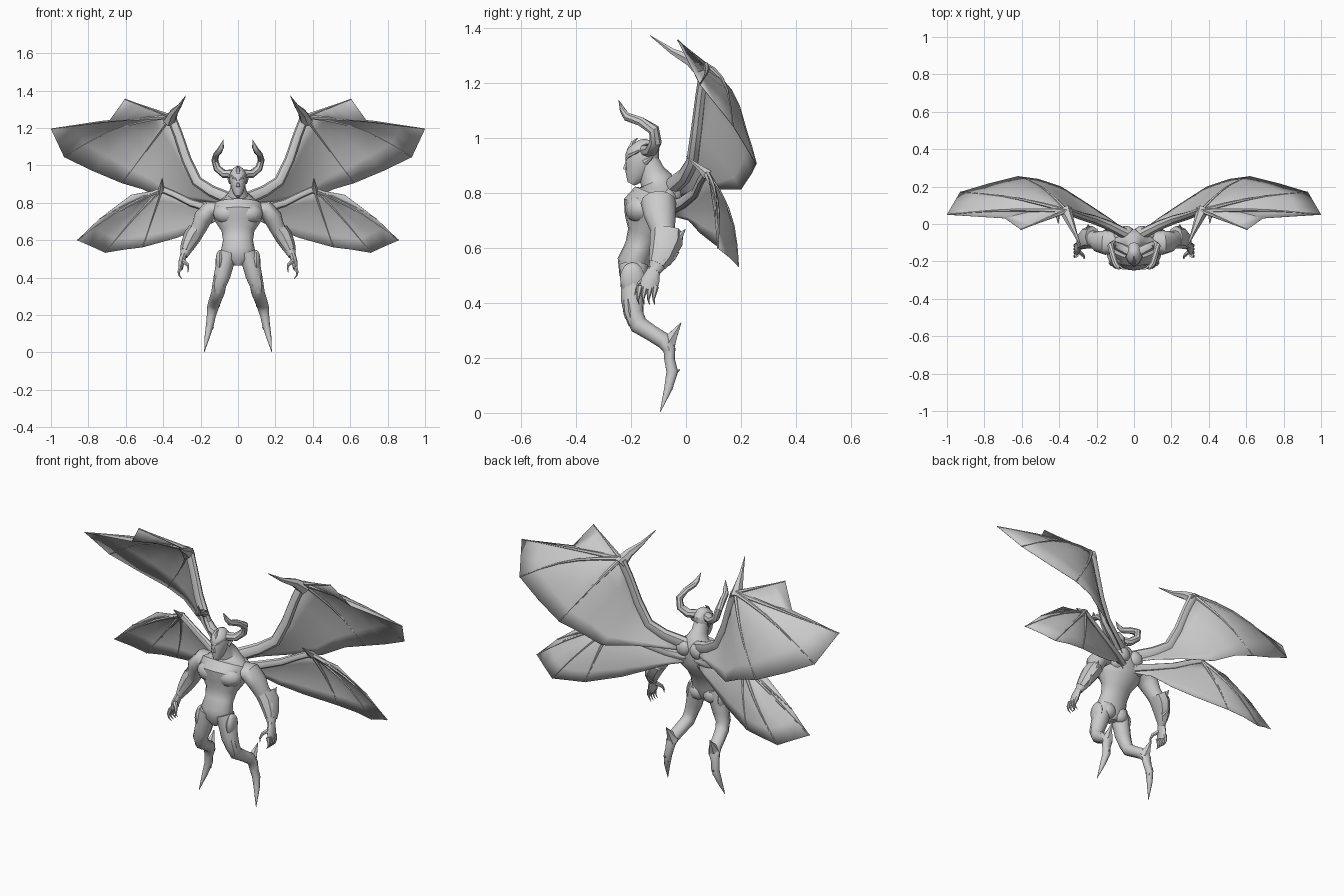
import bpy, bmesh, math
from mathutils import Vector, Matrix

grey = bpy.data.materials.new("stone_grey")
grey.diffuse_color = (0.6, 0.6, 0.6, 1)
X, Y = Vector((1, 0, 0)), Vector((0, 1, 0))


def finish(name, bm, mirror):
    bmesh.ops.recalc_face_normals(bm, faces=bm.faces)
    me = bpy.data.meshes.new(name)
    bm.to_mesh(me)
    bm.free()
    me.materials.append(grey)
    ob = bpy.data.objects.new(name, me)
    bpy.context.collection.objects.link(ob)
    if mirror:
        m = ob.modifiers.new("mirror", 'MIRROR')
        m.use_mirror_merge = False
    return ob


def limb(name, pts, ref=X, n=10, mirror=True):
    """Loft ellipses along a path; each point is x, y, z, radius along ref, other radius."""
    bm = bmesh.new()
    P = [Vector(p[:3]) for p in pts]
    rings = []
    for i, p in enumerate(pts):
        t = (P[min(i + 1, len(P) - 1)] - P[max(i - 1, 0)]).normalized()
        u = (ref - t * ref.dot(t)).normalized()
        v = t.cross(u)
        rings.append([bm.verts.new(P[i] + u * p[3] * math.cos(a) + v * p[4] * math.sin(a))
                      for a in (2 * math.pi * k / n for k in range(n))])
    for a, b in zip(rings, rings[1:]):
        for k in range(n):
            bm.faces.new((a[k], a[(k + 1) % n], b[(k + 1) % n], b[k]))
    bm.faces.new(rings[0])
    bm.faces.new(rings[-1])
    return finish(name, bm, mirror)


def spike(name, path, r, ref=X, n=6, mirror=True, tip=.0015):
    """Round tapering spike along a path."""
    k = len(path) - 1
    return limb(name, [(*p, max(r * (1 - i / k), tip), max(r * (1 - i / k), tip))
                       for i, p in enumerate(path)], ref, n, mirror)


def blob(name, c, r, mirror=True):
    bm = bmesh.new()
    bmesh.ops.create_uvsphere(bm, u_segments=12, v_segments=8, radius=1,
                              matrix=Matrix.Translation(c) @ Matrix.Diagonal((*r, 1)))
    return finish(name, bm, mirror)


def wing(name, rows, steps=5):
    """Membrane lofted from hub to trailing edge; rows are hub, edge, (back, up) arch, bone radius."""
    bm = bmesh.new()
    grid = []
    for j, (h, e, (back, up), bone) in enumerate(rows):
        h, e = Vector(h), Vector(e)
        path = [h.lerp(e, i / steps) + Vector((0, back, up)) * math.sin(math.pi * i / steps)
                for i in range(steps + 1)]
        grid.append([bm.verts.new(p) for p in path])
        if bone:
            spike(f"{name}_finger_{j}", path, bone, Y, 6, tip=.003)
    for a, b in zip(grid, grid[1:]):
        for i in range(steps):
            bm.faces.new((a[i], a[i + 1], b[i + 1], b[i]))
    bmesh.ops.remove_doubles(bm, verts=bm.verts, dist=1e-5)
    ob = finish(name + "_membrane", bm, True)
    s = ob.modifiers.new("thickness", 'SOLIDIFY')
    s.thickness, s.offset = .002, 0


# Torso and neck
limb("torso", [(0, y, z, a, b) for y, z, a, b in [
    (-.19, .465, .02, .03), (-.19, .50, .07, .052), (-.19, .55, .09, .06),
    (-.168, .60, .08, .056), (-.15, .65, .088, .064), (-.134, .70, .122, .09),
    (-.13, .75, .138, .1), (-.108, .79, .132, .084), (-.1, .82, .092, .072),
    (-.108, .845, .055, .06), (-.125, .875, .042, .048), (-.14, .92, .038, .04)]],
    n=16, mirror=False)
blob("chest_muscle", (.058, -.162, .742), (.075, .06, .056))
blob("shoulder_blade", (.06, -.065, .765), (.06, .035, .055))
blob("wing_root", (.045, -.04, .80), (.045, .03, .045))
blob("buttock", (.042, -.165, .505), (.045, .036, .045))

# Head and face
limb("head", [(0, y, z, a, b) for y, z, a, b in [
    (-.2, .833, .012, .014), (-.187, .858, .028, .036), (-.172, .89, .038, .052),
    (-.16, .925, .046, .062), (-.155, .96, .043, .058), (-.158, .985, .026, .034),
    (-.16, .995, .008, .01)]], n=12, mirror=False)
spike("nose", [(0, -.221, .885), (0, -.216, .91), (0, -.206, .945)], .011, mirror=False)
limb("brow", [(.004, -.216, .922, .007, .007), (.025, -.205, .935, .008, .008),
              (.045, -.172, .952, .004, .005)], Y, 6)
spike("ear", [(.04, -.15, .91), (.05, -.13, .925), (.06, -.11, .95)], .012, Y)
spike("forehead_crest", [(0, -.203, .955), (0, -.193, .985), (0, -.175, 1.0)], .014, mirror=False)

# Curled horns
limb("horn", [(.03, -.145, .955, .026, .024), (.075, -.125, .955, .025, .022),
              (.112, -.11, .985, .022, .02), (.124, -.117, 1.03, .021, .018),
              (.115, -.165, 1.06, .018, .016), (.1, -.215, 1.077, .016, .016),
              (.088, -.23, 1.10, .011, .013), (.078, -.245, 1.138, .001, .001)], Y, 8)

# Arms with flared bracers
limb("arm", [(.09, -.10, .768, .055, .038), (.15, -.10, .763, .065, .05),
             (.187, -.095, .72, .058, .05), (.207, -.085, .67, .046, .042),
             (.23, -.078, .635, .046, .042), (.255, -.08, .60, .05, .042),
             (.275, -.095, .555, .04, .033), (.29, -.115, .515, .022, .02)], Y, 12)
limb("bracer", [(.222, -.07, .655, .06, .046), (.245, -.072, .62, .06, .048),
                (.272, -.09, .565, .046, .037), (.283, -.105, .538, .034, .028)], Y, 8)
spike("elbow_spike", [(.24, -.05, .61), (.243, -.025, .64), (.245, -.002, .668)], .03)
spike("bracer_spike", [(.262, -.07, .55), (.27, -.045, .565), (.273, -.025, .585)], .02)

# Clawed hands
limb("palm", [(.29, -.115, .525, .022, .018), (.303, -.13, .48, .034, .016),
              (.307, -.14, .447, .03, .012)], Y, 8)
for i in range(4):
    y = -.167 + .019 * i
    spike(f"finger_{i}", [(.307, y, .46), (.317, y - .006, .43), (.314, y - .008, .412),
                          (.3, y - .004, .395)], .012, Y)
spike("thumb", [(.296, -.145, .49), (.272, -.168, .472), (.265, -.18, .45),
                (.268, -.187, .428)], .014, Y)

# Legs bent backward and ending in points
limb("leg", [(.05, -.19, .535, .045, .055), (.07, -.192, .475, .048, .048),
             (.085, -.195, .41, .044, .043), (.1, -.19, .36, .037, .037),
             (.107, -.172, .32, .036, .035), (.118, -.125, .29, .035, .031),
             (.128, -.08, .262, .033, .031), (.137, -.06, .23, .03, .023),
             (.143, -.06, .195, .024, .02), (.15, -.05, .15, .021, .022),
             (.163, -.064, .09, .015, .016), (.18, -.094, .003, .001, .001)], n=10)
blob("thigh_plate", (.098, -.195, .488), (.022, .045, .06))
limb("knee_guard", [(.095, -.212, .41, .03, .02), (.102, -.208, .365, .035, .02),
                    (.108, -.195, .32, .02, .014)], n=8)
spike("heel_spur", [(.13, -.07, .245), (.135, -.045, .285), (.138, -.018, .328)], .035)
spike("ankle_spur", [(.147, -.055, .13), (.15, -.038, .148), (.152, -.022, .158)], .018)

# Upper wings: arm, claw and membrane
arm = [(.03, -.06, .815), (.14, -.005, .862), (.22, .025, .915), (.275, .04, 1.03),
       (.318, .055, 1.16), (.355, .07, 1.255)]
limb("upper_wing_arm", [(*p, r, r + .005) for p, r in
                        zip(arm, (.03, .026, .024, .022, .02, .02))], Y, 8)
spike("upper_wing_claw", [(.365, .075, 1.235), (.345, .02, 1.28), (.315, -.05, 1.315),
                          (.28, -.13, 1.372)], .036, Y)
w = (.36, .07, 1.262)
wing("upper_wing", [
    (w, (.605, -.03, 1.355), (0, 0), .012), (w, (.69, .03, 1.235), (.02, 0), 0),
    (w, (1.0, .05, 1.195), (.015, .01), .015), (w, (.965, .11, 1.12), (.04, .01), 0),
    (w, (.93, .17, 1.045), (.02, .045), .013), (w, (.78, .215, .972), (.04, .03), 0),
    (w, (.62, .255, .905), (.03, 0), .012),
    (arm[4], (.51, .24, .873), (.02, 0), 0), (arm[3], (.39, .2, .812), (.01, 0), 0),
    (arm[2], (.25, .11, .812), (0, 0), 0), (arm[1], (.13, .03, .80), (0, 0), 0),
    (arm[0], (.03, -.045, .78), (0, 0), 0)])

# Lower wings: arm, claw and membrane
arm = [(.03, -.06, .745), (.13, -.01, .765), (.25, .035, .80), (.34, .055, .845),
       (.41, .075, .875)]
limb("lower_wing_arm", [(*p, r, r + .003) for p, r in
                        zip(arm, (.025, .02, .017, .015, .015))], Y, 8)
spike("lower_wing_claw", [(.41, .08, .865), (.408, .045, .895), (.405, 0, .933)], .022)
v = (.41, .075, .872)
wing("lower_wing", [
    (v, (.57, .085, .843), (0, 0), 0), (v, (.74, .105, .715), (.015, .01), .012),
    (v, (.86, .115, .60), (.02, .02), .013), (v, (.785, .155, .568), (.04, .01), 0),
    (v, (.71, .19, .533), (.03, .01), .012), (v, (.61, .19, .55), (.03, 0), 0),
    (v, (.51, .18, .562), (.015, 0), .011),
    (arm[3], (.33, .105, .612), (.015, 0), 0), (arm[2], (.22, .05, .655), (.01, 0), 0),
    (arm[1], (.12, .01, .70), (0, 0), 0), (arm[0], (.03, -.05, .715), (0, 0), 0)])

# Smooth shading with sharp edges kept
bpy.ops.object.select_all(action='SELECT')
bpy.context.view_layer.objects.active = bpy.data.objects["torso"]
bpy.ops.object.shade_smooth_by_angle(angle=math.radians(40))
